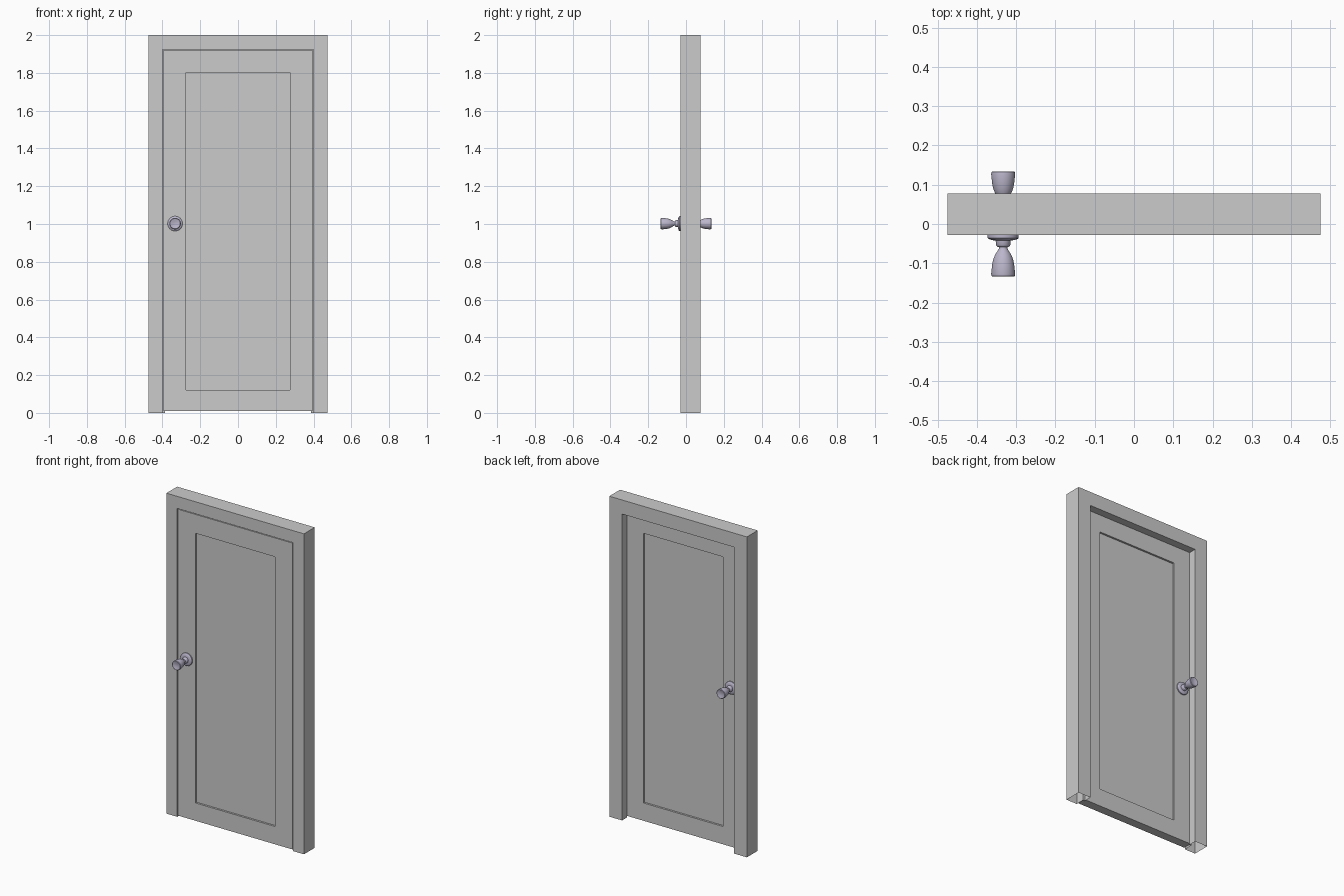
import bpy, bmesh
from math import radians, pi
from mathutils import Matrix, Vector

if "Cube" in bpy.data.objects:
    bpy.data.objects.remove(bpy.data.objects["Cube"])


def finish(bm, name):
    bmesh.ops.recalc_face_normals(bm, faces=bm.faces)
    mesh = bpy.data.meshes.new(name)
    bm.to_mesh(mesh)
    bm.free()
    obj = bpy.data.objects.new(name, mesh)
    bpy.context.collection.objects.link(obj)
    return obj


# Frame: rebated profile (inset from outside, y) swept along jamb, head, jamb
HALF_W, HEIGHT = 0.475, 2.0
profile = [(0, -0.028), (0.075, -0.028), (0.075, 0.029),
           (0.088, 0.029), (0.088, 0.078), (0, 0.078)]
bm = bmesh.new()
rings = []
for side, top in ((-1, False), (-1, True), (1, True), (1, False)):
    rings.append([bm.verts.new((side * (HALF_W - d), y, HEIGHT - d if top else 0))
                  for d, y in profile])
n = len(profile)
for a, b in zip(rings, rings[1:]):
    for i in range(n):
        j = (i + 1) % n
        bm.faces.new((a[i], a[j], b[j], b[i]))
finish(bm, "door_frame")

# Door leaf with a sunken panel on both faces
Z0, Z1 = 0.009, 1.921
bm = bmesh.new()
bmesh.ops.create_cube(bm, size=1, matrix=Matrix.Translation((0, 0, (Z0 + Z1) / 2))
                      @ Matrix.Diagonal((0.791, 0.056, Z1 - Z0, 1)))
bm.normal_update()
for face in [f for f in bm.faces if abs(f.normal.y) > 0.9]:
    side = 1 if face.normal.y > 0 else -1
    bmesh.ops.inset_region(bm, faces=[face], thickness=0.1)
    for v in face.verts:
        v.co.x = 0.274 if v.co.x > 0 else -0.274
        v.co.z = 1.803 if v.co.z > 1 else 0.12
    # straight step down into the panel
    new = bmesh.ops.extrude_discrete_faces(bm, faces=[face])["faces"][0]
    bmesh.ops.translate(bm, verts=new.verts, vec=Vector((0, -side * 0.012, 0)))
finish(bm, "door_leaf")

# Knobs: lathed rose, collar, neck and flared grip (radius, distance from door centre)
metal = bpy.data.materials.new("knob_metal")
metal.diffuse_color = (0.50, 0.47, 0.60, 1)
metal.use_nodes = True
metal.node_tree.nodes["Principled BSDF"].inputs["Base Color"].default_value = metal.diffuse_color
knob = [(0.0395, 0.027), (0.0395, 0.035), (0.037, 0.038), (0.029, 0.041),
        (0.019, 0.042), (0.018, 0.054), (0.016, 0.057), (0.011, 0.059),
        (0.011, 0.063), (0.014, 0.068), (0.020, 0.077), (0.025, 0.089),
        (0.028, 0.103), (0.0305, 0.127), (0.0295, 0.132), (0.027, 0.134),
        (0.022, 0.133), (0.012, 0.130), (0, 0.129)]
for name, side in (("front_knob", -1), ("back_knob", 1)):
    bm = bmesh.new()
    verts = [bm.verts.new((r, side * d, 0)) for r, d in knob]
    edges = [bm.edges.new(p) for p in zip(verts, verts[1:])]
    bmesh.ops.spin(bm, geom=verts + edges, cent=(0, 0, 0), axis=(0, 1, 0),
                   angle=2 * pi, steps=32, use_merge=True)
    bmesh.ops.remove_doubles(bm, verts=bm.verts, dist=0.0001)
    obj = finish(bm, name)
    obj.location = (-0.333, 0, 1.002)
    obj.data.materials.append(metal)
    bpy.ops.object.select_all(action='DESELECT')
    obj.select_set(True)
    bpy.context.view_layer.objects.active = obj
    bpy.ops.object.shade_smooth_by_angle(angle=radians(35))
